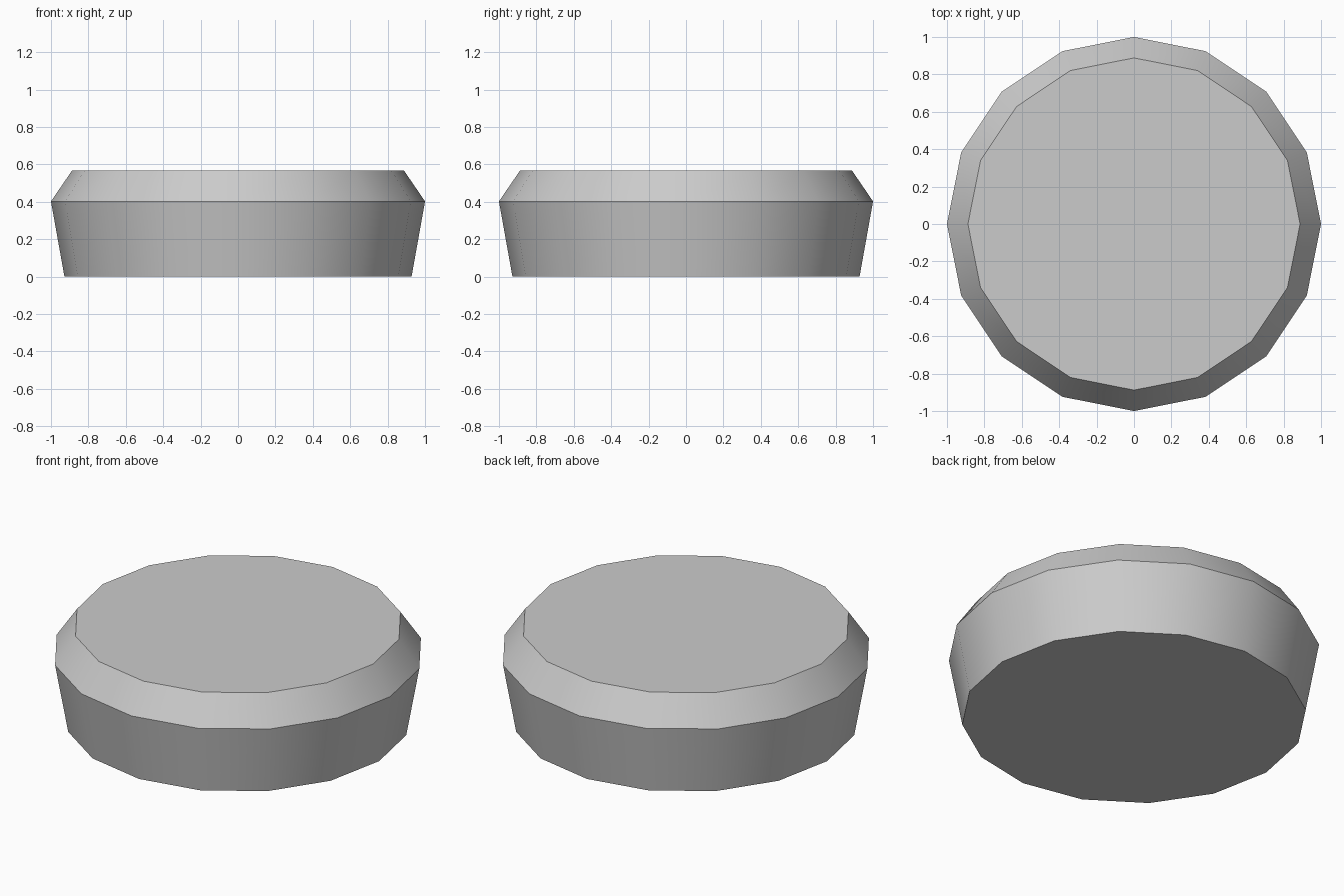
import bpy, bmesh
from math import cos, sin, pi, radians

if "Cube" in bpy.data.objects:
    bpy.data.objects.remove(bpy.data.objects["Cube"])

SIDES = 16
# Profile as (radius, height): base, widest rim, chamfered top
PROFILE = [(0.928, 0.0), (1.0, 0.402), (0.888, 0.566)]

bm = bmesh.new()
rings = [[bm.verts.new((r * cos(2 * pi * i / SIDES), r * sin(2 * pi * i / SIDES), z))
          for i in range(SIDES)] for r, z in PROFILE]

# Side walls
for low, high in zip(rings, rings[1:]):
    for i in range(SIDES):
        j = (i + 1) % SIDES
        bm.faces.new((low[i], low[j], high[j], high[i]))

# Flat bottom and top
bm.faces.new(rings[0][::-1])
bm.faces.new(rings[-1])

mesh = bpy.data.meshes.new("round_disc")
bm.to_mesh(mesh)
bm.free()
disc = bpy.data.objects.new("round_disc", mesh)
bpy.context.collection.objects.link(disc)

# Smooth around the walls, crisp at the rims
bpy.context.view_layer.objects.active = disc
disc.select_set(True)
bpy.ops.object.shade_smooth_by_angle(angle=radians(30))
